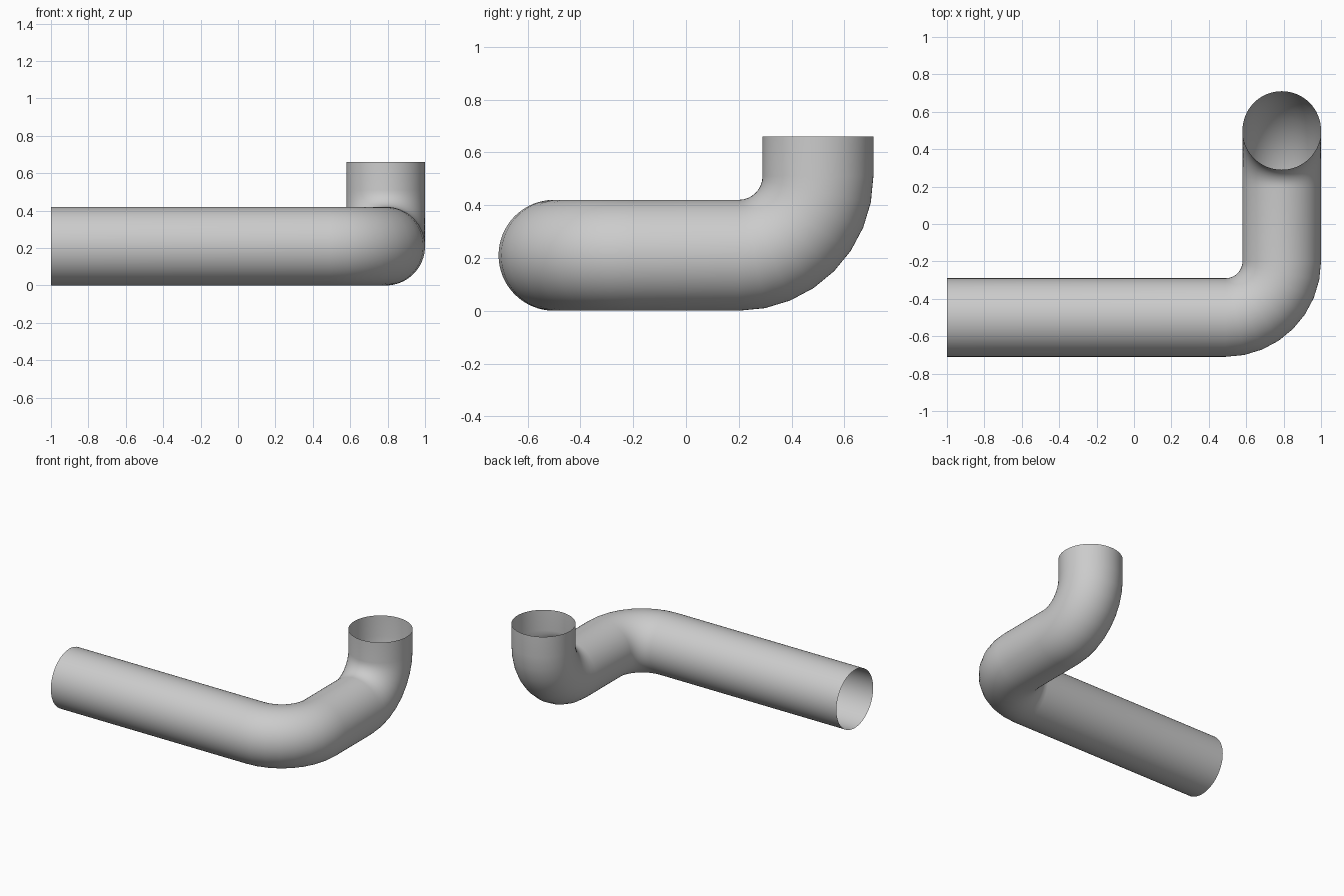
import bpy
import bmesh
from math import pi, radians
from mathutils import Matrix, Vector

cube = bpy.data.objects.get("Cube")
if cube:
    bpy.data.objects.remove(cube, do_unlink=True)

RADIUS = 0.21
BEND = 0.30          # centreline radius of both elbows
SIDES = 64
BEND_STEPS = 8

# Pipe material
grey = bpy.data.materials.new("pipe grey")
grey.use_nodes = True
colour = (0.6, 0.6, 0.6, 1.0)
grey.diffuse_color = colour
grey.node_tree.nodes["Principled BSDF"].inputs["Base Color"].default_value = colour

bm = bmesh.new()


def straight(edges, offset):
    """Extend the open rim along a straight run and return the new rim."""
    out = bmesh.ops.extrude_edge_only(bm, edges=edges)["geom"]
    verts = [g for g in out if isinstance(g, bmesh.types.BMVert)]
    rim = [g for g in out if isinstance(g, bmesh.types.BMEdge)
           and g.verts[0] in verts and g.verts[1] in verts]
    bmesh.ops.translate(bm, verts=verts, vec=Vector(offset))
    return rim


def elbow(edges, centre, axis, angle):
    """Sweep the open rim round an elbow in equal steps."""
    turn = Matrix.Rotation(angle / BEND_STEPS, 3, Vector(axis))
    for _ in range(BEND_STEPS):
        edges = straight(edges, (0, 0, 0))
        verts = list({v for e in edges for v in e.verts})
        bmesh.ops.rotate(bm, verts=verts, cent=Vector(centre), matrix=turn)
    return edges


# Open end of the long run, facing -x
start = Vector((-1.0, -0.5, RADIUS))
ring = bmesh.ops.create_circle(
    bm, segments=SIDES, radius=RADIUS,
    matrix=Matrix.Translation(start) @ Matrix.Rotation(pi / 2, 4, 'Y'))
rim = list({e for v in ring["verts"] for e in v.link_edges})

# Long run, level elbow, short run, rising elbow, upright outlet
rim = straight(rim, (1.49, 0, 0))
rim = elbow(rim, (0.49, -0.5 + BEND, RADIUS), (0, 0, 1), radians(90))
rim = straight(rim, (0, 0.4, 0))
rim = elbow(rim, (0.79, 0.2, RADIUS + BEND), (1, 0, 0), radians(90))
rim = straight(rim, (0, 0, 0.15))

bmesh.ops.recalc_face_normals(bm, faces=bm.faces)
for face in bm.faces:
    face.smooth = True

mesh = bpy.data.meshes.new("bent_pipe")
bm.to_mesh(mesh)
bm.free()
mesh.materials.append(grey)
pipe = bpy.data.objects.new("bent_pipe", mesh)
bpy.context.collection.objects.link(pipe)
